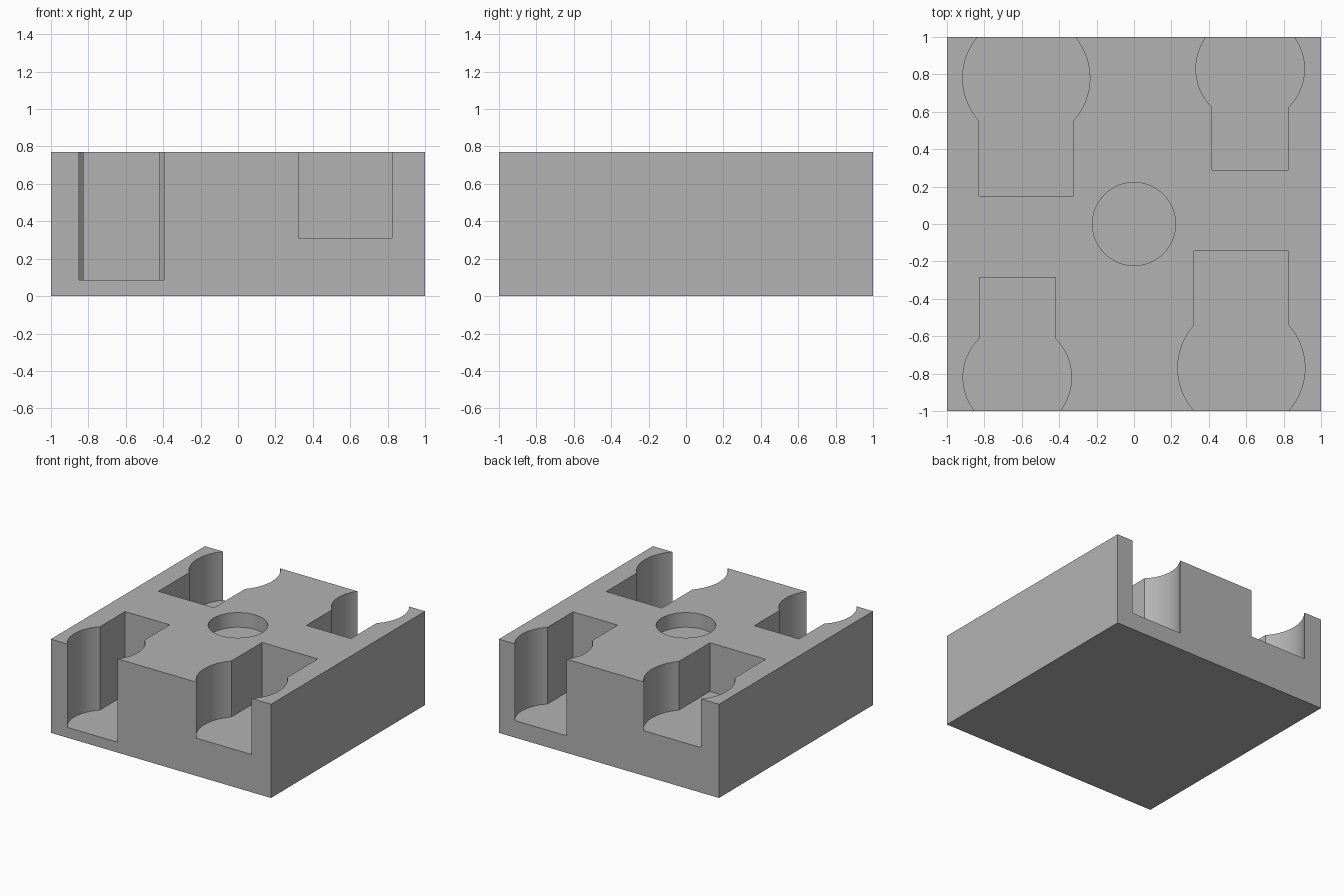
import bpy, bmesh, math

if "Cube" in bpy.data.objects:
    bpy.data.objects.remove(bpy.data.objects["Cube"], do_unlink=True)

HEIGHT = 0.77

grey = bpy.data.materials.new("plain_grey")
grey.use_nodes = True
colour = (0.45, 0.45, 0.45, 1)
grey.diffuse_color = colour
grey.node_tree.nodes["Principled BSDF"].inputs["Base Color"].default_value = colour


def prism(name, outline, bottom, top):
    """Extrude a flat outline between two heights."""
    bm = bmesh.new()
    base = bm.faces.new([bm.verts.new((x, y, bottom)) for x, y in outline])
    up = bmesh.ops.extrude_face_region(bm, geom=[base])["geom"]
    bmesh.ops.translate(bm, vec=(0, 0, top - bottom),
                        verts=[v for v in up if isinstance(v, bmesh.types.BMVert)])
    bmesh.ops.recalc_face_normals(bm, faces=bm.faces)
    mesh = bpy.data.meshes.new(name)
    bm.to_mesh(mesh)
    bm.free()
    mesh.materials.append(grey)
    obj = bpy.data.objects.new(name, mesh)
    bpy.context.collection.objects.link(obj)
    return obj


def arc(cx, cy, radius, start, sweep, steps):
    return [(cx + radius * math.cos(start + sweep * i / steps),
             cy + radius * math.sin(start + sweep * i / steps)) for i in range(steps + 1)]


def keyhole(cx, cy, radius, half_width, end):
    """Round well with a straight slot running towards the middle of the block."""
    inward = math.copysign(math.pi / 2, end - cy)
    half = math.asin(half_width / radius)
    well = arc(cx, cy, radius, inward + half, 2 * (math.pi - half), 72)
    side = math.copysign(half_width, end - cy)
    return well + [(cx + side, end), (cx - side, end)]


def cut(target, cutter):
    cutter.hide_render = True
    mod = target.modifiers.new(cutter.name, 'BOOLEAN')
    mod.operation = 'DIFFERENCE'
    mod.solver = 'EXACT'
    mod.object = cutter
    bpy.ops.object.modifier_apply(modifier=mod.name)
    bpy.data.objects.remove(cutter, do_unlink=True)


# Solid block
block = prism("pocketed_block", [(-1, -1), (1, -1), (1, 1), (-1, 1)], 0, HEIGHT)
bpy.context.view_layer.objects.active = block
block.select_set(True)

# Keyhole pockets: centre x, centre y, radius, half width, slot end, floor height
pockets = {
    "front_right_pocket": (-0.624, -0.82, 0.29, 0.203, -0.285, 0.085),
    "front_left_pocket": (0.574, -0.77, 0.34, 0.253, -0.145, 0.31),
    "back_right_pocket": (-0.576, 0.78, 0.34, 0.253, 0.15, 0.37),
    "back_left_pocket": (0.621, 0.83, 0.29, 0.203, 0.29, 0.14),
}
for name, (*shape, floor) in pockets.items():
    cut(block, prism(name, keyhole(*shape), floor, HEIGHT + 0.1))

# Shallow round recess in the middle
cut(block, prism("centre_recess", arc(0, 0, 0.222, 0, math.tau, 72)[:-1], 0.65, HEIGHT + 0.1))

# Smooth curved walls, crisp edges
bpy.ops.object.shade_smooth_by_angle(angle=math.radians(30))
